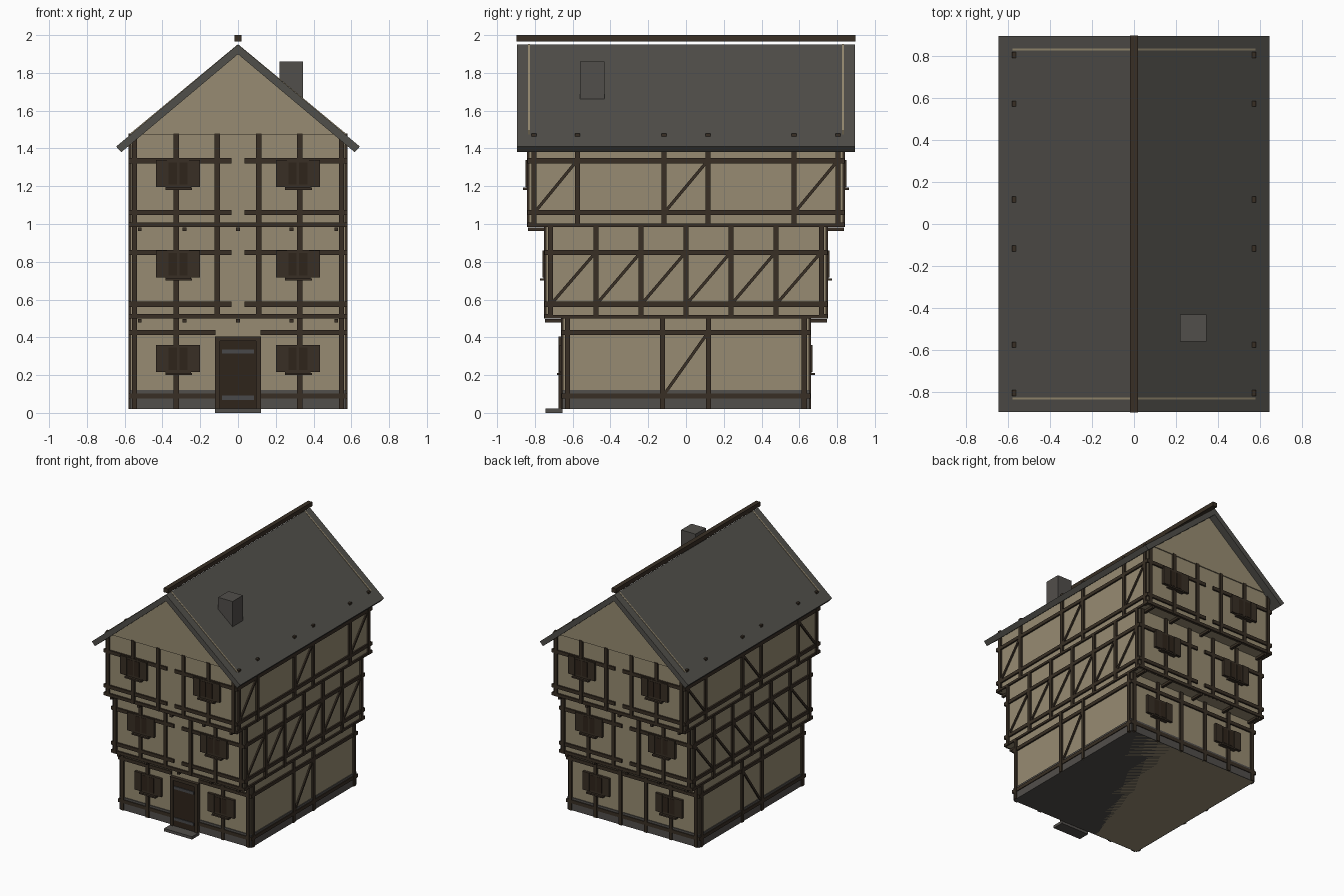
import bpy, bmesh, math
from mathutils import Matrix, Vector

if "Cube" in bpy.data.objects:
    bpy.data.objects.remove(bpy.data.objects["Cube"])


def material(name, rgb):
    m = bpy.data.materials.new(name)
    m.diffuse_color = (*rgb, 1)
    m.use_nodes = True
    m.node_tree.nodes["Principled BSDF"].inputs["Base Color"].default_value = m.diffuse_color
    return m


PLASTER = material("tan plaster", (0.31, 0.26, 0.168))
TIMBER = material("dark timber", (0.040, 0.028, 0.018))
DOOR = material("door wood", (0.028, 0.018, 0.011))
SLATE = material("roof slate", (0.080, 0.077, 0.068))
STONE = material("grey stone", (0.083, 0.077, 0.070))
IRON = material("iron", (0.065, 0.065, 0.068))


def box(bm, x0, x1, y0, y1, z0, z1, rot=None):
    """Axis-aligned box, optionally turned about its own centre."""
    c = Vector(((x0 + x1) / 2, (y0 + y1) / 2, (z0 + z1) / 2))
    s = Matrix.Diagonal((abs(x1 - x0), abs(y1 - y0), abs(z1 - z0), 1))
    bmesh.ops.create_cube(bm, size=1, matrix=Matrix.Translation(c) @ (rot or Matrix()) @ s)


def finish(name, bm, mat):
    bmesh.ops.recalc_face_normals(bm, faces=bm.faces)
    me = bpy.data.meshes.new(name)
    bm.to_mesh(me)
    bm.free()
    me.materials.append(mat)
    ob = bpy.data.objects.new(name, me)
    bpy.context.collection.objects.link(ob)
    return ob


def boxes(name, mat, *items):
    bm = bmesh.new()
    for it in items:
        box(bm, *it)
    return finish(name, bm, mat)


def prism(name, mat, profile, y0, y1):
    """Extrude an (x, z) outline along y."""
    bm = bmesh.new()
    f = bm.faces.new([bm.verts.new((x, y0, z)) for x, z in profile])
    r = bmesh.ops.extrude_face_region(bm, geom=[f])
    vs = [v for v in r["geom"] if isinstance(v, bmesh.types.BMVert)]
    bmesh.ops.translate(bm, verts=vs, vec=(0, y1 - y0, 0))
    return finish(name, bm, mat)


WX = 0.566      # wall half width
OUT = 0.014     # timber projection
HW = 0.0135     # half timber width

# name, wall half depth, bottom, top, rail heights, side post positions, braced bays, window top
FLOORS = [
    ("ground", 0.648, 0.02, 0.51, (0.09, 0.425), (-0.628, -0.125, 0.12, 0.626), (1,), 0.36),
    ("middle", 0.738, 0.50, 0.995, (0.575, 0.85),
     (-0.717, -0.476, -0.238, 0, 0.238, 0.476, 0.717), range(6), 0.86),
    ("top", 0.828, 0.985, 1.475, (1.06, 1.335),
     (-0.805, -0.575, -0.117, 0.117, 0.572, 0.805), (0, 2, 4), 1.34),
]

for name, wy, z0, z1, rails, side_posts, braced, wtop in FLOORS:
    ground = name == "ground"
    boxes(name + "_walls", PLASTER, (-WX, WX, -wy, wy, z0, z1))
    ptop = z1 if not name == "top" else 1.48

    # Front and back timbers
    bm = bmesh.new()
    for sy in (-1, 1):
        ya, yb = sy * (wy - 0.01), sy * (wy + OUT)
        yr = sy * (wy + OUT - 0.002)
        for sx in (-1, 1):
            for px in (0.11, 0.327, 0.547):
                if ground and sy < 0 and px == 0.11:
                    continue
                box(bm, sx * px - HW, sx * px + HW, ya, yb, z0, ptop)
            inner = 0.034
            if ground:
                inner = 0.12 if sy < 0 else 0
            for rz in rails:
                box(bm, sx * inner, sx * (WX + OUT), ya, yr, rz - HW, rz + HW)
        if not ground:
            box(bm, -WX - OUT, WX + OUT, ya, yr, z0, z0 + 0.024)
    finish(name + "_front_and_back_timbers", bm, TIMBER)

    # Side timbers with diagonal braces
    bm = bmesh.new()
    for sx in (-1, 1):
        xa, xb = sx * (WX - 0.01), sx * (WX + OUT)
        xr = sx * (WX + OUT - 0.002)
        for py in side_posts:
            box(bm, xa, xb, py - HW, py + HW, z0, ptop)
        for rz in rails:
            box(bm, xa, xr, -wy - OUT / 2, wy + OUT / 2, rz - HW, rz + HW)
        if not ground:
            box(bm, xa, xr, -wy, wy, z0, z0 + 0.018)
        for i in braced:
            a, b = side_posts[i] + HW, side_posts[i + 1] - HW
            lo, hi = rails[0] + HW, rails[1] - HW
            length, ang = math.hypot(b - a, hi - lo), math.atan2(hi - lo, b - a)
            cy, cz = (a + b) / 2, (lo + hi) / 2
            box(bm, xa, sx * (WX + OUT - 0.004), cy - length / 2, cy + length / 2,
                cz - 0.008, cz + 0.008, Matrix.Rotation(ang, 4, "X"))
    finish(name + "_side_timbers", bm, TIMBER)

    # Windows: frame, shutters, sill and panes
    wood, panes = bmesh.new(), bmesh.new()
    for sy in (-1, 1):
        for cx in (-0.317, 0.317):
            ya = sy * wy
            box(wood, cx - 0.068, cx + 0.068, ya, sy * (wy + 0.016), wtop - 0.148, wtop)
            for s in (-1, 1):
                box(wood, cx + s * 0.058, cx + s * 0.116, ya, sy * (wy + 0.021),
                    wtop - 0.143, wtop)
                box(panes, cx + s * 0.006, cx + s * 0.05, ya, sy * (wy + 0.018),
                    wtop - 0.132, wtop - 0.014)
            box(wood, cx - 0.068, cx + 0.074, ya, sy * (wy + 0.034), wtop - 0.16, wtop - 0.148)
    finish(name + "_window_frames", wood, TIMBER)
    finish(name + "_window_panes", panes, DOOR)

    # Joist ends carrying the overhang above
    if name != "top":
        zj = z1 - 0.021
        boxes(name + "_joist_ends", TIMBER,
              *[(x - 0.01, x + 0.01, s * (wy - 0.02), s * (wy + 0.098), zj - 0.01, zj + 0.008)
                for s in (-1, 1) for x in (-0.52, -0.283, 0, 0.283, 0.52)])

# Stone base and doorstep
boxes("plinth", STONE, (-0.572, 0.572, -0.654, 0.654, 0.02, 0.12))
boxes("doorstep", STONE, (-0.122, 0.122, -0.745, -0.655, 0, 0.022))

# Door
boxes("door_frame", TIMBER,
      (-0.121, -0.094, -0.675, -0.64, 0.02, 0.405),
      (0.094, 0.121, -0.675, -0.64, 0.02, 0.405),
      (-0.094, 0.094, -0.675, -0.64, 0.38, 0.405))
boxes("door", DOOR, (-0.094, 0.094, -0.667, -0.64, 0.02, 0.38))
boxes("door_hinges", IRON,
      *[(-0.085, 0.085, -0.673, -0.66, z - 0.011, z + 0.011) for z in (0.08, 0.325)])

# Gable ends
for label, s in (("front", -1), ("back", 1)):
    prism(label + "_gable", PLASTER, [(-0.578, 1.473), (0.578, 1.473), (0, 1.952)],
          s * 0.826, s * 0.836)

# Roof slopes, ridge beam and chimney
prism("roof", SLATE, [(0, 1.95), (0.645, 1.41), (0.618, 1.38), (0, 1.899),
                      (-0.618, 1.38), (-0.645, 1.41)], -0.895, 0.895)
boxes("ridge_beam", TIMBER, (-0.018, 0.018, -0.897, 0.897, 1.966, 2.0))
boxes("chimney", STONE, (0.22, 0.345, -0.56, -0.432, 1.62, 1.86))
